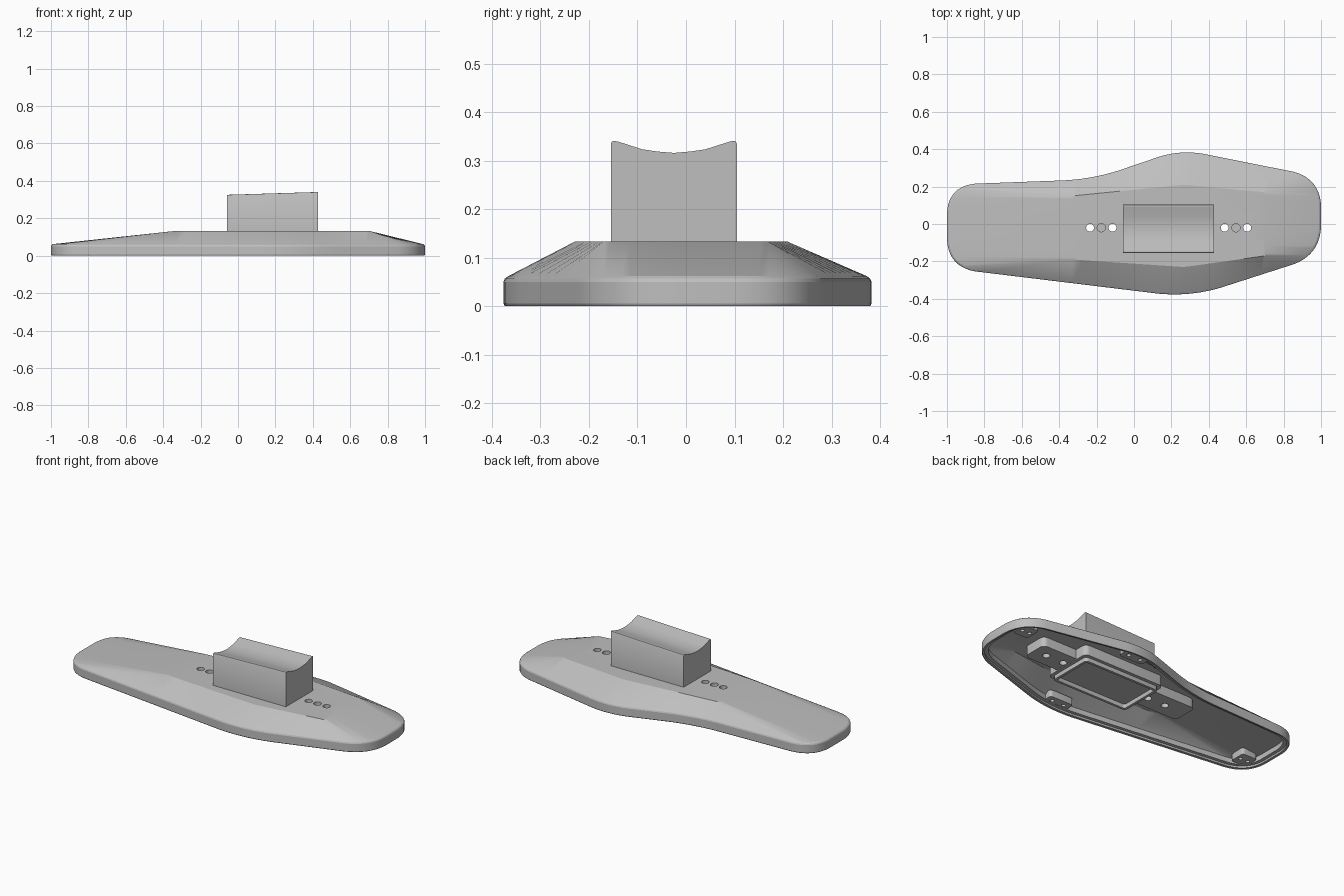
import bpy, bmesh, math
from mathutils import Vector

if "Cube" in bpy.data.objects:
    bpy.data.objects.remove(bpy.data.objects["Cube"])

grey = bpy.data.materials.new("light grey")
grey.use_nodes = True
GREY = (0.52, 0.52, 0.52, 1)
grey.diffuse_color = GREY
grey.node_tree.nodes["Principled BSDF"].inputs["Base Color"].default_value = GREY


def finish(name, bm):
    bmesh.ops.recalc_face_normals(bm, faces=bm.faces)
    mesh = bpy.data.meshes.new(name)
    bm.to_mesh(mesh)
    bm.free()
    mesh.materials.append(grey)
    ob = bpy.data.objects.new(name, mesh)
    bpy.context.collection.objects.link(ob)
    return ob


def box(name, x0, x1, y0, y1, z0, z1, bevel=0.0):
    bm = bmesh.new()
    bmesh.ops.create_cube(bm, size=1)
    for v in bm.verts:
        v.co = Vector(((x0 + x1) / 2 + v.co.x * (x1 - x0),
                       (y0 + y1) / 2 + v.co.y * (y1 - y0),
                       (z0 + z1) / 2 + v.co.z * (z1 - z0)))
    if bevel:
        upright = [e for e in bm.edges if abs(e.verts[0].co.z - e.verts[1].co.z) > 0.001]
        bmesh.ops.bevel(bm, geom=upright, offset=bevel, segments=5, profile=0.5, affect='EDGES')
    return finish(name, bm)


def rod(centre, radius, length, along_x=False):
    bm = bmesh.new()
    bmesh.ops.create_cone(bm, cap_ends=True, segments=32, radius1=radius, radius2=radius, depth=length)
    for v in bm.verts:
        if along_x:
            v.co = Vector((v.co.z, v.co.y, -v.co.x))
        v.co += Vector(centre)
    return finish("cutter", bm)


def modify(ob, tool, operation):
    mod = ob.modifiers.new("bool", 'BOOLEAN')
    mod.operation, mod.solver, mod.object = operation, 'EXACT', tool
    bpy.context.view_layer.objects.active = ob
    bpy.ops.object.modifier_apply(modifier=mod.name)
    bpy.data.objects.remove(tool)


def smooth(ob, angle):
    bpy.ops.object.select_all(action='DESELECT')
    ob.select_set(True)
    bpy.context.view_layer.objects.active = ob
    bpy.ops.object.shade_smooth_by_angle(angle=math.radians(angle))


# Plan outline: corner points with the length of each rounding
corners = [(-1, -0.235, .15), (0.3, -0.393, .17), (1, -0.168, .15), (1, 0.25, .15),
           (0.25, 0.399, .12), (-0.22, 0.239, .15), (-1, 0.21, .15)]
rounded = []
for i, (x, y, d) in enumerate(corners):
    p = Vector((x, y))
    before = Vector(corners[i - 1][:2])
    after = Vector(corners[(i + 1) % len(corners)][:2])
    a = p + (before - p).normalized() * d
    b = p + (after - p).normalized() * d
    q = p + (a + b - 2 * p) * 0.06
    for k in range(11):
        t = k / 10
        rounded.append(a * (1 - t) ** 2 + q * 2 * t * (1 - t) + b * t * t)
outline = []
for a, b in zip(rounded, rounded[1:] + rounded[:1]):
    n = max(1, math.ceil((b - a).length / 0.06))
    outline += [a.lerp(b, k / n) for k in range(n)]


def inset(points, d):
    result = []
    for i, p in enumerate(points):
        t = (points[(i + 1) % len(points)] - points[i - 1]).normalized()
        result.append(p + Vector((-t.y, t.x)) * d)
    return result


def plateau(p):
    """Nearest point of the raised flat top."""
    x = min(max(p.x, -0.33), 0.7)
    w = (x + 0.33) / 0.6 if x < 0.27 else (0.7 - x) / 0.43
    low = (-0.19 if x < 0.27 else -0.17) * (1 - w) - 0.23 * w
    high = (0.15 if x < 0.27 else 0.17) * (1 - w) + 0.21 * w
    return Vector((x, min(max(p.y, low), high)))


# Base shell: rings from the inner ceiling, round the rim, to the outer top
top = [plateau(p) for p in outline]
rings = [(top, 0.112), (inset(outline, 0.036), 0.045), (inset(outline, 0.036), 0.015),
         (inset(outline, 0.016), 0.015), (inset(outline, 0.016), 0.004),
         (inset(outline, 0.004), 0.004), (inset(outline, 0.003), 0.0), (outline, 0.006),
         (outline, 0.05), (inset(outline, 0.003), 0.057),
         (inset(outline, 0.01), 0.062), (top, 0.133)]
bm = bmesh.new()
loops = [[bm.verts.new((p.x, p.y, z)) for p in ring] for ring, z in rings]
for lo, hi in zip(loops, loops[1:]):
    for i in range(len(lo)):
        j = (i + 1) % len(lo)
        bm.faces.new((lo[i], lo[j], hi[j], hi[i]))
bm.faces.new(loops[0])
bm.faces.new(loops[-1])
bmesh.ops.remove_doubles(bm, verts=bm.verts, dist=0.0005)
base = finish("base_shell", bm)

# Underside boss, stepped wider below the block
boss = box("underside_boss", -0.38, 0.69, -0.1, 0.06, 0.055, 0.118, 0.03)
modify(boss, box("middle", -0.09, 0.46, -0.18, 0.14, 0.05, 0.12, 0.03), 'UNION')

# Screw holes: outer pair go through, the centre one is blind
for cx in (-0.175, 0.545):
    for dx in (-0.06, 0.06):
        for part in (base, boss):
            modify(part, rod((cx + dx, -0.02, 0.1), 0.021, 0.3), 'DIFFERENCE')
    for part in (base, boss):
        modify(part, rod((cx, -0.02, 0.16), 0.022, 0.16), 'DIFFERENCE')
smooth(base, 20)
smooth(boss, 30)

# Recessed socket below the block
socket = box("socket_frame", -0.07, 0.44, -0.16, 0.12, 0.025, 0.07, 0.02)
modify(socket, box("cutter", -0.055, 0.425, -0.145, 0.105, 0.0, 0.05, 0.015), 'DIFFERENCE')
smooth(socket, 30)

# Fixing tabs inside the rim
for i, (x, y, w, d) in enumerate([(0.9, 0.16, .1, .1), (-0.9, -0.145, .1, .1),
                                  (0.27, 0.325, .16, .07), (0.27, -0.32, .16, .07)]):
    tab = box("fixing_tab_%d" % (i + 1), x - w / 2, x + w / 2, y - d / 2, y + d / 2, 0.016, 0.058, 0.015)
    for s in (-1, 1):
        modify(tab, rod((x + s * w * 0.25, y, 0.02), 0.012, 0.04), 'DIFFERENCE')
    smooth(tab, 30)

# Saddle block: hollowed top rising slightly toward +x
saddle = [(-.130, .335), (-.127, .340), (-.121, .3405), (-.114, .339), (-.065, .3235),
          (-.035, .319), (0, .316)]
saddle += [(-y, z) for y, z in reversed(saddle[:-1])]
bm = bmesh.new()
ends = []
for x, drop in ((-0.058, 0.015), (0.428, 0.0)):
    pts = [(y - 0.025, z - drop) for y, z in saddle] + [(0.105, 0.12), (-0.155, 0.12)]
    ends.append([bm.verts.new((x, y, z)) for y, z in pts])
for i in range(len(ends[0])):
    j = (i + 1) % len(ends[0])
    bm.faces.new((ends[0][i], ends[0][j], ends[1][j], ends[1][i]))
for end in ends:
    bm.faces.new(end)
block = finish("saddle_block", bm)
for y in (-0.1, 0.05):
    modify(block, rod((0.185, y, 0.187), 0.019, 0.8, True), 'DIFFERENCE')
smooth(block, 35)
